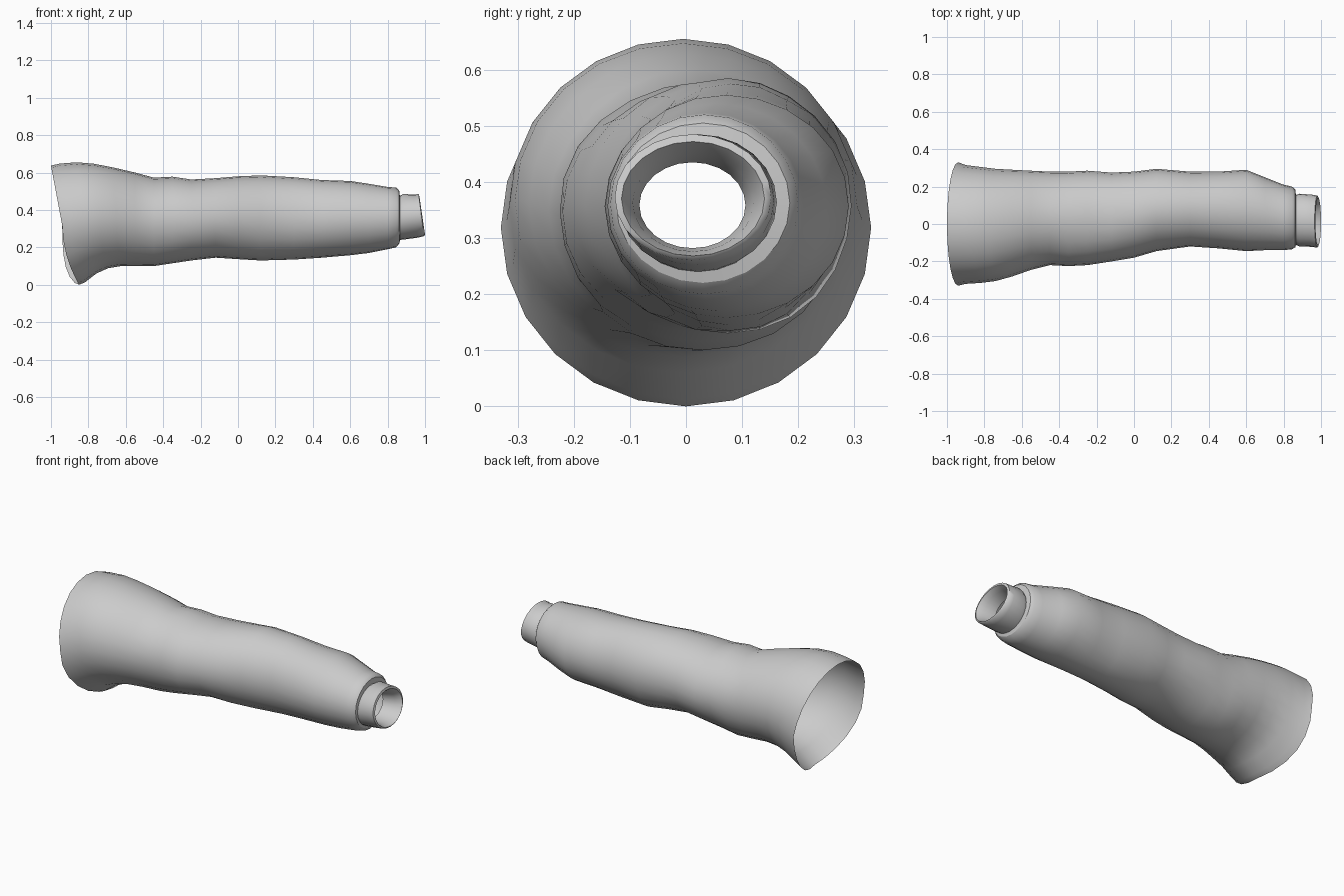
import bpy, bmesh, math

SEGS = 24

# Ring profile along the sleeve: x, y min, y max, z min, z max
BODY = [
    (-0.94, -0.33, 0.33, 0.00, 0.637),
    (-0.90, -0.32, 0.315, 0.012, 0.648),
    (-0.82, -0.315, 0.305, 0.06, 0.655),
    (-0.74, -0.305, 0.295, 0.088, 0.647),
    (-0.65, -0.28, 0.29, 0.10, 0.627),
    (-0.55, -0.245, 0.285, 0.10, 0.60),
    (-0.45, -0.22, 0.28, 0.10, 0.573),
    (-0.35, -0.225, 0.28, 0.115, 0.578),
    (-0.25, -0.22, 0.285, 0.13, 0.563),
    (-0.12, -0.20, 0.275, 0.145, 0.57),
    (0.00, -0.18, 0.28, 0.137, 0.58),
    (0.12, -0.145, 0.295, 0.13, 0.585),
    (0.30, -0.12, 0.28, 0.135, 0.575),
    (0.45, -0.13, 0.28, 0.145, 0.56),
    (0.60, -0.145, 0.29, 0.158, 0.555),
    (0.70, -0.14, 0.25, 0.17, 0.54),
    (0.80, -0.14, 0.21, 0.19, 0.523),
    (0.845, -0.135, 0.20, 0.20, 0.52),
    (0.862, -0.125, 0.185, 0.22, 0.505),
]
# Wrist cuff: outer wall, rolled lip and inner wall
CUFF = [
    (0.866, -0.112, 0.155, 0.24, 0.475),
    (0.885, -0.12, 0.162, 0.242, 0.485),
    (0.95, -0.122, 0.157, 0.252, 0.483),
    (0.98, -0.127, 0.152, 0.26, 0.485),
    (0.985, -0.115, 0.14, 0.268, 0.472),
    (0.95, -0.095, 0.12, 0.276, 0.45),
    (0.88, -0.083, 0.106, 0.282, 0.435),
]


def rim_shift(a):
    """Slant of the wide opening: top reaches out, bottom is drawn back."""
    s, c = math.sin(a), math.cos(a)
    if s > 0:
        return -0.06 * s
    return 0.09 * s * s * (1 - 0.8 * max(c, 0))


def ring_point(ring, a):
    x, y0, y1, z0, z1 = ring
    s, c = math.sin(a), math.cos(a)
    px = x
    if x < -0.5:
        px += rim_shift(a) * min(1, (-0.55 - x) / 0.39)
    if x > 0.86:
        px -= 0.015 * s * (x - 0.86) / 0.125
    # shallow cloth folds, fading out at both ends
    fold = 0.012 * max(0, min(1, (x + 0.8) * 4, (0.7 - x) * 4))
    k = 1 + fold * math.sin(3 * a + 11 * x) * math.sin(2 * a)
    return (px, (y0 + y1) / 2 + c * k * (y1 - y0) / 2,
            (z0 + z1) / 2 + s * k * (z1 - z0) / 2)


def make_tube(name, rings, mat):
    bm = bmesh.new()
    loops = [[bm.verts.new(ring_point(r, 2 * math.pi * i / SEGS)) for i in range(SEGS)]
             for r in rings]
    for a, b in zip(loops, loops[1:]):
        for i in range(SEGS):
            j = (i + 1) % SEGS
            bm.faces.new((a[i], a[j], b[j], b[i])).smooth = True
    # outward side: y-z angle runs counter-clockwise seen from +x
    bm.normal_update()
    f = next(iter(bm.faces))
    if f.normal.y < 0:
        bmesh.ops.reverse_faces(bm, faces=bm.faces[:])
    me = bpy.data.meshes.new(name)
    bm.to_mesh(me)
    bm.free()
    me.materials.append(mat)
    ob = bpy.data.objects.new(name, me)
    bpy.context.collection.objects.link(ob)
    bpy.context.view_layer.objects.active = ob
    ob.select_set(True)
    bpy.ops.object.shade_smooth_by_angle(angle=math.radians(60))
    ob.select_set(False)
    return ob


cloth = bpy.data.materials.new("grey cloth")
cloth.diffuse_color = (0.6, 0.6, 0.6, 1)

make_tube("sleeve", BODY, cloth)
make_tube("wrist_cuff", [BODY[-1]] + CUFF, cloth)
